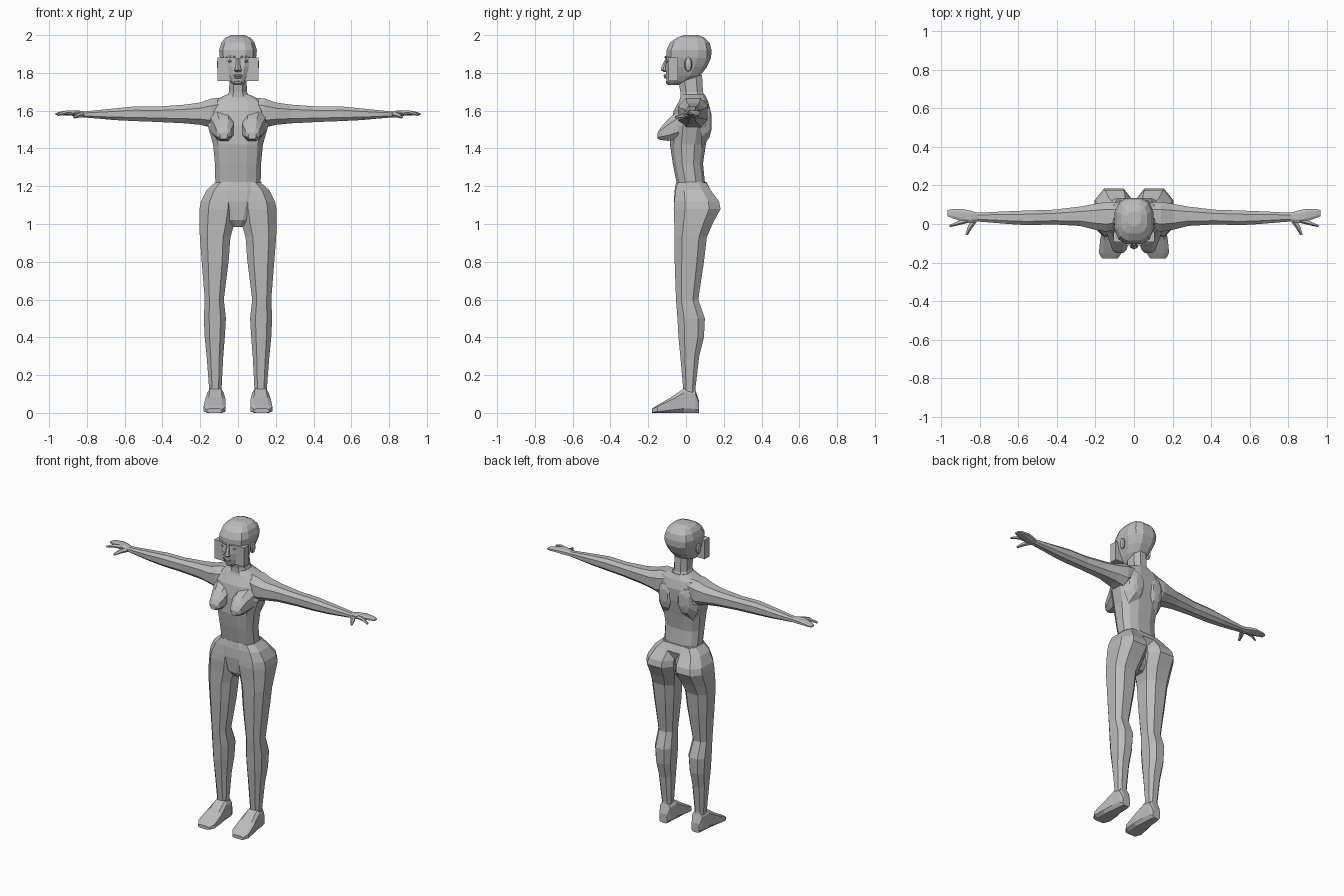
import bpy, bmesh, math
from mathutils import Vector

cube = bpy.data.objects.get("Cube")
if cube:
    bpy.data.objects.remove(cube, do_unlink=True)

grey = bpy.data.materials.new("plain grey")
grey.use_nodes = True
tone = (0.5, 0.5, 0.5, 1)
grey.diffuse_color = tone
grey.node_tree.nodes["Principled BSDF"].inputs["Base Color"].default_value = tone


def finish(name, bm, mirror):
    """Turn a bmesh into a flat shaded object, mirrored across x when asked."""
    bmesh.ops.recalc_face_normals(bm, faces=bm.faces)
    mesh = bpy.data.meshes.new(name)
    bm.to_mesh(mesh)
    bm.free()
    mesh.materials.append(grey)
    obj = bpy.data.objects.new(name, mesh)
    bpy.context.collection.objects.link(obj)
    if mirror:
        mod = obj.modifiers.new("mirror", "MIRROR")
        mod.use_mirror_merge = False
    return obj


def loft(name, axis, rings, sides=8, square=0.8, mirror=True):
    """Skin rounded sections; a ring is position, low/high of the first and second cross axis."""
    bm = bmesh.new()
    a, b = [i for i in range(3) if i != axis]
    loops = []
    for pos, a0, a1, b0, b1 in rings:
        loop = []
        for i in range(sides):
            ang = math.tau * (i + 0.5) / sides
            c, s = math.cos(ang), math.sin(ang)
            top = math.cos(math.pi / sides) ** square
            u = math.copysign(abs(c) ** square, c) / top
            v = math.copysign(abs(s) ** square, s) / top
            co = [0, 0, 0]
            co[axis] = pos
            co[a] = (a0 + a1) / 2 + u * (a1 - a0) / 2
            co[b] = (b0 + b1) / 2 + v * (b1 - b0) / 2
            loop.append(bm.verts.new(co))
        loops.append(loop)
    for low, high in zip(loops, loops[1:]):
        for i in range(sides):
            j = (i + 1) % sides
            bm.faces.new((low[i], low[j], high[j], high[i]))
    bm.faces.new(loops[0])
    bm.faces.new(loops[-1])
    return finish(name, bm, mirror)


def both(rings):
    """Expand half widths into sections centred on x."""
    return [(z, -w, w, y0, y1) for z, w, y0, y1 in rings]


def tube(name, points, radii, sides=5, flat=1.0):
    """Tapered finger along a few points."""
    bm = bmesh.new()
    loops = []
    for k, p in enumerate(points):
        q0, q1 = Vector(points[max(k - 1, 0)]), Vector(points[min(k + 1, len(points) - 1)])
        d = (q1 - q0).normalized()
        side = d.cross(Vector((0, 0, 1))).normalized()
        up = side.cross(d) * flat
        loops.append([bm.verts.new(Vector(p) + radii[k] * (
            side * math.cos(math.tau * i / sides) + up * math.sin(math.tau * i / sides)))
            for i in range(sides)])
    for low, high in zip(loops, loops[1:]):
        for i in range(sides):
            j = (i + 1) % sides
            bm.faces.new((low[i], low[j], high[j], high[i]))
    bm.faces.new(loops[0])
    bm.faces.new(loops[-1])
    return finish(name, bm, True)


def ball(name, centre, size, u=8, v=5, mirror=True):
    bm = bmesh.new()
    bmesh.ops.create_uvsphere(bm, u_segments=u, v_segments=v, radius=1)
    for vert in bm.verts:
        vert.co = Vector(vert.co[i] * size[i] + centre[i] for i in range(3))
    return finish(name, bm, mirror)


# Trunk and neck
loft("torso", 2, both([
    (1.22, .12, -.05, .1), (1.32, .122, -.07, .09), (1.42, .132, -.085, .105),
    (1.52, .16, -.08, .125), (1.6, .15, -.065, .13), (1.655, .125, -.035, .115),
    (1.685, .06, -.025, .1)]), sides=12, square=.75, mirror=False)
loft("neck", 2, both([
    (1.65, .07, -.03, .11), (1.7, .047, -.03, .09), (1.79, .045, -.045, .085)]), mirror=False)
loft("breast", 1, [
    (-.04, .02, .145, 1.45, 1.6), (-.095, .025, .125, 1.44, 1.555),
    (-.135, .04, .112, 1.445, 1.51), (-.15, .055, .095, 1.45, 1.485)])
loft("shoulder_blade", 1, [
    (.08, .02, .14, 1.4, 1.64), (.125, .03, .11, 1.46, 1.61), (.135, .04, .09, 1.5, 1.58)])

# Pelvis block between the legs
loft("pelvis", 2, both([
    (.985, .03, -.03, .06), (1.02, .07, -.055, .09), (1.12, .13, -.065, .11),
    (1.18, .15, -.06, .13), (1.223, .12, -.052, .108)]), sides=12, mirror=False)

# Legs with rounded seat
loft("leg", 2, [
    (.06, .09, .15, -.02, .055), (.13, .087, .153, -.015, .05), (.3, .078, .166, -.03, .07),
    (.4, .07, .176, -.04, .095), (.5, .064, .181, -.045, .1), (.6, .075, .176, -.053, .065),
    (.8, .05, .192, -.06, .095), (.93, .04, .202, -.062, .11), (1.0, .02, .205, -.062, .14),
    (1.08, .006, .204, -.065, .183), (1.12, .006, .196, -.062, .175),
    (1.18, .006, .165, -.055, .13), (1.22, .01, .12, -.045, .105)], square=.75)
loft("foot", 1, [
    (.07, .09, .145, 0, .06), (.05, .08, .155, 0, .12), (-.01, .075, .162, 0, .13),
    (-.08, .065, .175, 0, .082), (-.15, .065, .182, 0, .042), (-.18, .085, .165, 0, .022)],
    square=.5)

# Arms and hands
loft("arm", 0, [
    (.06, -.02, .11, 1.55, 1.67), (.14, -.04, .115, 1.51, 1.665), (.2, -.03, .105, 1.525, 1.643),
    (.28, -.01, .09, 1.533, 1.632), (.42, -.002, .074, 1.54, 1.622),
    (.55, -.006, .07, 1.545, 1.622), (.65, .0, .066, 1.55, 1.612), (.82, .014, .058, 1.565, 1.595)])
loft("hand", 0, [
    (.81, .014, .058, 1.565, 1.595), (.85, .005, .07, 1.568, 1.602),
    (.89, .012, .078, 1.575, 1.602), (.94, .03, .078, 1.576, 1.595),
    (.965, .04, .072, 1.577, 1.587)])
tube("thumb", [(.825, .025, 1.58), (.85, -.015, 1.575), (.868, -.055, 1.565)], [.016, .013, .007])
tube("forefinger", [(.86, .02, 1.588), (.91, .005, 1.59), (.955, -.01, 1.577)],
     [.014, .011, .006])

# Head
loft("head", 2, both([
    (1.735, .022, -.09, -.04), (1.755, .045, -.102, .02), (1.785, .063, -.106, .075),
    (1.83, .082, -.108, .11), (1.88, .096, -.104, .133), (1.92, .1, -.103, .135),
    (1.96, .088, -.085, .125), (1.985, .068, -.05, .1), (2, .035, -.01, .065)]),
    sides=12, square=.7, mirror=False)
ball("ear", (.1, .012, 1.845), (.012, .022, .038))
ball("eye", (.038, -.094, 1.862), (.017, .014, .009))
loft("brow", 0, [
    (.012, -.113, -.08, 1.876, 1.888), (.04, -.11, -.07, 1.882, 1.892),
    (.07, -.085, -.06, 1.876, 1.884)], sides=6)
loft("nose", 2, both([
    (1.805, .014, -.115, -.08), (1.815, .02, -.13, -.08), (1.83, .013, -.127, -.08),
    (1.875, .009, -.108, -.08)]), sides=6, mirror=False)
ball("upper_lip", (0, -.107, 1.786), (.026, .014, .006), mirror=False)
ball("lower_lip", (0, -.105, 1.775), (.021, .013, .006), mirror=False)
ball("chin", (0, -.09, 1.75), (.024, .017, .014), mirror=False)

# Plain block passing through the face
bm = bmesh.new()
bmesh.ops.create_cube(bm, size=1)
for vert in bm.verts:
    vert.co = Vector((vert.co.x * .215, vert.co.y * .05 - .067, vert.co.z * .125 + 1.82))
finish("face_block", bm, False)
